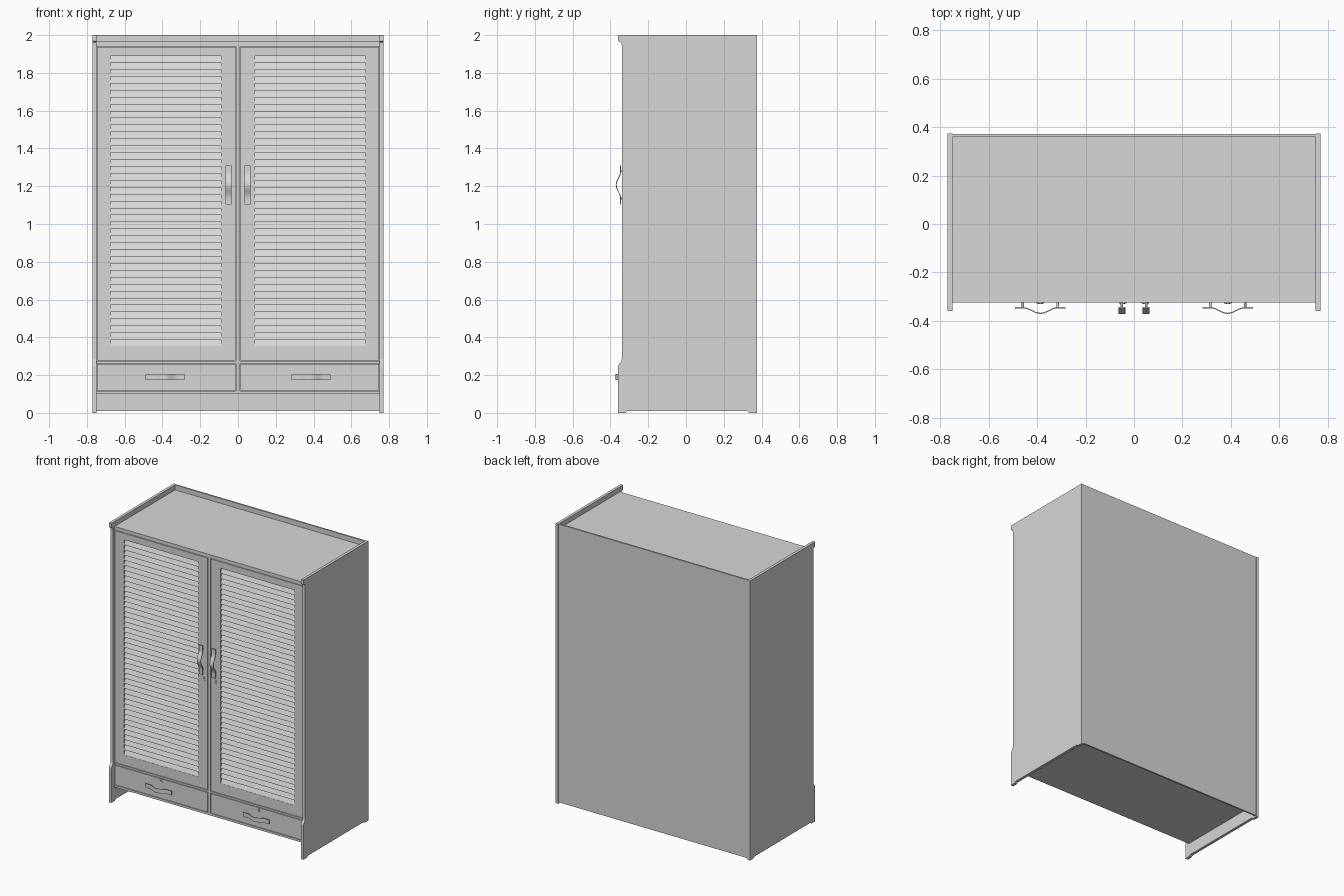
import bpy, bmesh, math
from mathutils import Matrix, Vector

if "Cube" in bpy.data.objects:
    bpy.data.objects.remove(bpy.data.objects["Cube"])

grey = bpy.data.materials.new("plain grey")
grey.diffuse_color = (0.68, 0.68, 0.68, 1)
grey.use_nodes = True
grey.node_tree.nodes["Principled BSDF"].inputs["Base Color"].default_value = grey.diffuse_color


def finish(name, bm, smooth=False):
    bmesh.ops.recalc_face_normals(bm, faces=bm.faces)
    me = bpy.data.meshes.new(name)
    bm.to_mesh(me)
    bm.free()
    me.materials.append(grey)
    ob = bpy.data.objects.new(name, me)
    bpy.context.collection.objects.link(ob)
    if smooth:
        bpy.ops.object.select_all(action='DESELECT')
        ob.select_set(True)
        bpy.context.view_layer.objects.active = ob
        bpy.ops.object.shade_smooth_by_angle(angle=math.radians(35))
    return ob


def add_box(bm, x, y, z):
    size = Vector((abs(x[1] - x[0]), abs(y[1] - y[0]), abs(z[1] - z[0])))
    mid = Vector((sum(x) / 2, sum(y) / 2, sum(z) / 2))
    bmesh.ops.create_cube(bm, size=1, matrix=Matrix.Translation(mid) @ Matrix.Diagonal((*size, 1)))


def add_prism(bm, pts, lo, hi, place):
    """Extrude the outline pts (u, v) from w=lo to w=hi; place maps (u, v, w) to xyz."""
    a = [bm.verts.new(place(u, v, lo)) for u, v in pts]
    b = [bm.verts.new(place(u, v, hi)) for u, v in pts]
    bm.faces.new(a)
    bm.faces.new(b[::-1])
    for i in range(len(pts)):
        j = (i + 1) % len(pts)
        bm.faces.new((a[i], b[i], b[j], a[j]))


def add_rod(bm, x, z, y0, y1, r, sides=16):
    m = Matrix.Translation((x, (y0 + y1) / 2, z)) @ Matrix.Rotation(math.pi / 2, 4, 'X')
    bmesh.ops.create_cone(bm, cap_ends=True, segments=sides, radius1=r, radius2=r,
                          depth=abs(y1 - y0), matrix=m)


def box(name, x, y, z):
    bm = bmesh.new()
    add_box(bm, x, y, z)
    finish(name, bm)


FRONT = -0.325

# carcass boards
box("top_board", (-0.75, 0.75), (FRONT, 0.36), (1.94, 1.965))
box("bottom_board", (-0.75, 0.75), (FRONT, 0.36), (0.10, 0.115))
box("back_panel", (-0.75, 0.75), (0.36, 0.372), (0.01, 2.0))
box("middle_rail", (-0.75, 0.75), (FRONT, 0.36), (0.262, 0.274))
box("center_divider_upper", (-0.01, 0.01), (FRONT, 0.36), (0.274, 1.94))
box("center_divider_lower", (-0.01, 0.01), (FRONT, 0.36), (0.115, 0.262))

# side panel outline (y, z): ears at top front and bottom front, shallow foot notch
side = [(0.375, 0), (0.375, 2.0), (-0.36, 2.0), (-0.36, 1.972), (-0.356, 1.966), (-0.345, 1.963),
        (-0.341, 1.957), (-0.34, 1.945), (-0.34, 0.285), (-0.343, 0.272), (-0.355, 0.26),
        (-0.36, 0.245), (-0.36, 0), (-0.32, 0), (-0.31, 0.01), (0.325, 0.01), (0.335, 0)]


def add_handle(bm, center, place):
    """Bowed strap on two posts; place maps (along, y, across) to xyz."""
    path = [(-0.104, -0.349)]
    n = 16
    for i in range(n + 1):
        t = -1 + 2 * i / n
        path.append((0.07 * t, -0.349 - 0.0115 * (1 + math.cos(math.pi * t))))
    path.append((0.104, -0.349))
    outline = path + [(u, v + 0.005) for u, v in reversed(path)]
    add_prism(bm, outline, -0.015, 0.015, place)
    for u in (-0.072, 0.072):
        x, _, z = place(u, 0, 0)
        add_rod(bm, x, z, FRONT + 0.002, -0.346, 0.005)


def lock(name, x, z):
    bm = bmesh.new()
    add_rod(bm, x, z, FRONT + 0.002, FRONT - 0.003, 0.015, 20)
    add_rod(bm, x, z, FRONT, FRONT - 0.005, 0.009, 16)
    add_box(bm, (x - 0.0015, x + 0.0015), (FRONT, FRONT - 0.006), (z - 0.006, z + 0.006))
    finish(name, bm, True)


for s, tag in ((-1, "left"), (1, "right")):
    bm = bmesh.new()
    add_prism(bm, side, s * 0.75, s * 0.77, lambda u, v, w: (w, u, v))
    finish(tag + "_side_panel", bm)

    # door frame with a thin backing
    x0, x1, z0, z1 = 0.014, 0.746, 0.278, 1.936
    a0, a1, b0, b1 = 0.09, 0.675, 0.35, 1.89
    bm = bmesh.new()
    y = (FRONT, -0.300)
    add_box(bm, (s * x0, s * a0), y, (z0, z1))
    add_box(bm, (s * a1, s * x1), y, (z0, z1))
    add_box(bm, (s * a0, s * a1), y, (z0, b0))
    add_box(bm, (s * a0, s * a1), y, (b1, z1))
    add_box(bm, (s * a0, s * a1), (-0.308, -0.300), (b0, b1))
    finish(tag + "_door_frame", bm)

    # tilted slats
    bm = bmesh.new()
    count = 42
    p = (b1 - b0) / count
    for i in range(count):
        z = b0 + i * p
        add_prism(bm, [(-0.324, z), (-0.324, z + 0.003), (-0.309, z + p), (-0.307, z + p), (-0.307, z)],
                  s * a0, s * a1, lambda u, v, w: (w, u, v))
    finish(tag + "_door_slats", bm)

    # drawer: front plus a simple tray behind it
    bm = bmesh.new()
    add_box(bm, (s * x0, s * x1), (FRONT, -0.300), (0.119, 0.258))
    add_box(bm, (s * 0.03, s * 0.73), (-0.300, 0.33), (0.125, 0.23))
    finish(tag + "_drawer", bm)

    # handles and locks
    bm = bmesh.new()
    add_handle(bm, None, lambda u, v, w: (s * 0.05 + w, v, 1.207 + u))
    finish(tag + "_door_handle", bm, True)
    bm = bmesh.new()
    add_handle(bm, None, lambda u, v, w: (s * 0.387 + u, v, 0.19 + w))
    finish(tag + "_drawer_handle", bm, True)
    lock(tag + "_door_lock", s * 0.047, 1.065)
    lock(tag + "_drawer_lock", s * 0.387, 0.236)
